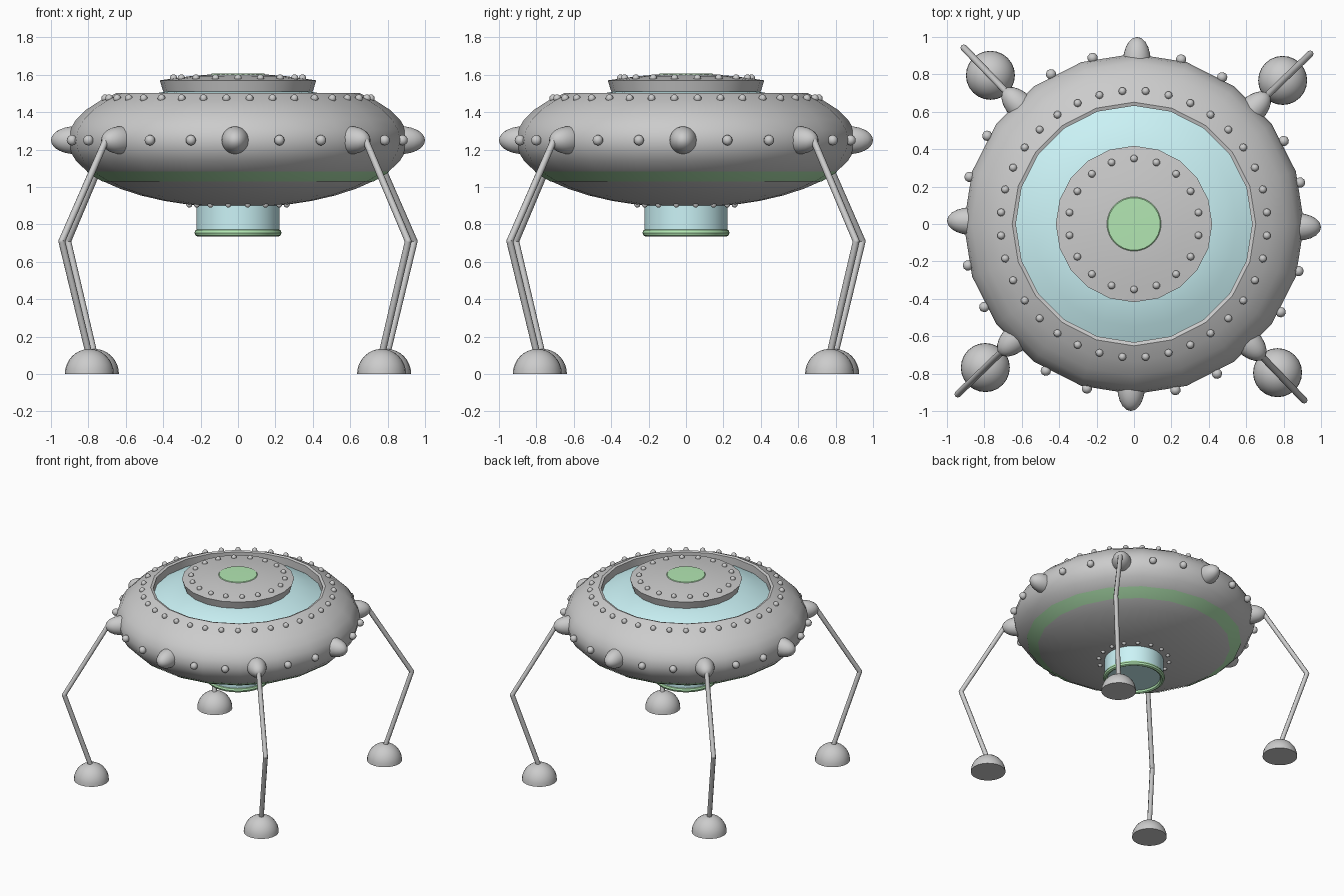
import bpy, bmesh
from math import sin, cos, pi, radians, sqrt
from mathutils import Matrix, Vector

if "Cube" in bpy.data.objects:
    bpy.data.objects.remove(bpy.data.objects["Cube"])

A, B, ZC = 0.91, 0.36, 1.25      # hull ellipsoid half-sizes and centre height
TWIST = radians(-1)              # slight turn of legs and knobs


def material(name, rgb):
    m = bpy.data.materials.new(name)
    m.diffuse_color = (*rgb, 1)
    m.use_nodes = True
    m.node_tree.nodes["Principled BSDF"].inputs["Base Color"].default_value = m.diffuse_color
    return m


BLUE = material("blue_glass", (0.6, 0.9, 0.93))
GREEN = material("green_light", (0.45, 0.8, 0.45))


def finish(name, bm, mat=None, angle=35):
    bmesh.ops.recalc_face_normals(bm, faces=bm.faces)
    me = bpy.data.meshes.new(name)
    bm.to_mesh(me)
    bm.free()
    ob = bpy.data.objects.new(name, me)
    bpy.context.collection.objects.link(ob)
    if mat:
        me.materials.append(mat)
    bpy.ops.object.select_all(action='DESELECT')
    ob.select_set(True)
    bpy.context.view_layer.objects.active = ob
    bpy.ops.object.shade_smooth_by_angle(angle=radians(angle))
    return ob


def lathe(name, profile, seg=20, mat=None, closed=False, at=(0, 0, 0)):
    """Revolve (radius, height) points around z."""
    bm = bmesh.new()
    rings = []
    for r, z in profile:
        if r < 1e-5:
            rings.append([bm.verts.new((0, 0, z))] * seg)
        else:
            rings.append([bm.verts.new((r * sin(2 * pi * i / seg), r * cos(2 * pi * i / seg), z))
                          for i in range(seg)])
    if closed:
        rings.append(rings[0])
    for a, b in zip(rings, rings[1:]):
        for i in range(seg):
            j = (i + 1) % seg
            quad = list(dict.fromkeys((a[i], a[j], b[j], b[i])))
            if len(quad) > 2:
                bm.faces.new(quad)
    bmesh.ops.translate(bm, verts=bm.verts, vec=at)
    return finish(name, bm, mat)


def studs(name, angles, radius, z, size, length=None, u=10, v=8):
    """Ring of small balls, stretched outward when a length is given."""
    bm = bmesh.new()
    for a in angles:
        mat = (Matrix.Rotation(a, 4, 'Z') @ Matrix.Translation((radius, 0, z))
               @ Matrix.Diagonal((length or size, size, size, 1)))
        bmesh.ops.create_uvsphere(bm, u_segments=u, v_segments=v, radius=1, matrix=mat)
    return finish(name, bm, angle=60)


def hull_point(lat, grow=0.0):
    t = radians(lat)
    return ((A + grow) * cos(t), ZC + (B + grow) * sin(t))


def hull_z(r, sign):
    return ZC + sign * B * sqrt(1 - (r / A) ** 2)


# Saucer hull with inner wall of the top opening
lats = [-90, -82, -73, -64, -55, -46, -37.5, -27.5, -18, -9, 0, 9, 18, 27, 36, 44.3]
lathe("saucer_hull", [hull_point(l) for l in lats] + [(0.632, 1.495), (0.632, 1.42)])

# Green band on the underside
lathe("green_band", [hull_point(l, 0.003) for l in (-37.5, -32.5, -27.5)], mat=GREEN)

# Glass dome and lid
lathe("glass_dome", [(0.64, 1.43), (0.55, 1.468), (0.46, 1.497), (0.36, 1.515), (0, 1.53)], mat=BLUE)
lathe("lid", [(0, 1.51), (0.40, 1.51), (0.418, 1.57), (0.35, 1.58), (0.25, 1.593),
              (0.14, 1.602), (0, 1.604)])
lathe("lid_light", [(0.145, 1.602), (0.14, 1.606), (0, 1.608)], seg=32, mat=GREEN)

# Lower hatch: glass cylinder and glowing ring
lathe("hatch_cylinder", [(0, 0.92), (0.222, 0.92), (0.222, 0.755), (0, 0.755)], seg=32, mat=BLUE)
lathe("hatch_ring", [(0.215 + 0.018 * cos(k * pi / 4), 0.755 + 0.02 * sin(k * pi / 4))
                     for k in range(8)], seg=32, mat=GREEN, closed=True)

# Rivets
studs("rim_rivets", [radians(5 + 10 * i) for i in range(36)], 0.713, hull_z(0.713, 1), 0.021)
studs("lid_rivets", [radians(90 + 20 * i) for i in range(18)], 0.35, 1.582, 0.02)
studs("hatch_rivets", [2 * pi * (i + 0.5) / 16 for i in range(16)], 0.265, hull_z(0.265, -1), 0.016)
studs("side_rivets", [radians(15 * i) + TWIST for i in range(24) if i % 3], 0.915, ZC, 0.028)

# Large knobs around the equator
studs("side_knobs", [radians(45 * i) + TWIST for i in range(8)], 0.87, ZC, 0.074, 0.13, 20, 14)

# Four bent legs with half-ball feet
for i, corner in enumerate(("back_right", "back_left", "front_left", "front_right")):
    a = radians(45 + 90 * i) + TWIST
    out = Vector((cos(a), sin(a), 0))
    path = [out * r + Vector((0, 0, z)) for r, z in ((0.97, 1.27), (1.31, 0.71), (1.105, 0.1))]
    bm = bmesh.new()
    for p, q in zip(path, path[1:]):
        d = q - p
        m = Matrix.Translation((p + q) / 2) @ d.to_track_quat('Z', 'Y').to_matrix().to_4x4()
        bmesh.ops.create_cone(bm, cap_ends=True, segments=8, radius1=0.018, radius2=0.018,
                              depth=d.length, matrix=m)
    bmesh.ops.create_uvsphere(bm, u_segments=8, v_segments=6, radius=0.018,
                              matrix=Matrix.Translation(path[1]))
    finish(corner + "_leg", bm, angle=50)
    dome = [(0.131 * cos(k * pi / 16), 0.134 * sin(k * pi / 16)) for k in range(9)]
    lathe(corner + "_foot", [(0, 0)] + dome, seg=24, at=out * 1.105)
